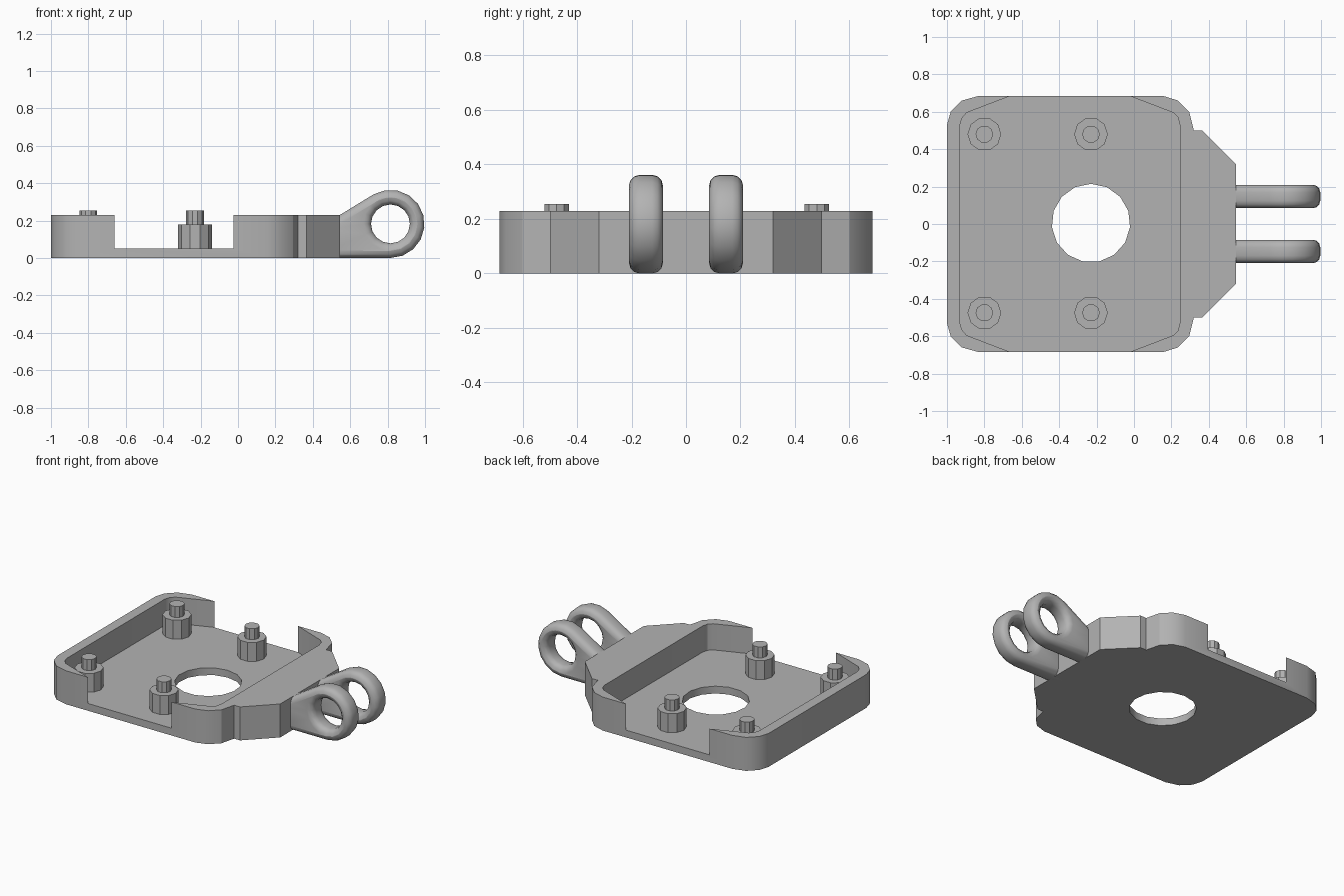
import bpy, bmesh
from math import sin, cos, radians, pi

cube = bpy.data.objects.get("Cube")
if cube:
    bpy.data.objects.remove(cube, do_unlink=True)

grey = bpy.data.materials.new("plain_grey")
grey.use_nodes = True
GREY = (0.45, 0.45, 0.45, 1)
grey.diffuse_color = GREY
grey.node_tree.nodes["Principled BSDF"].inputs["Base Color"].default_value = GREY


def ngon(cx, cy, r, n, start=0):
    return [(cx + r * cos(start + 2 * pi * i / n), cy + r * sin(start + 2 * pi * i / n)) for i in range(n)]


def select(ob):
    bpy.ops.object.select_all(action='DESELECT')
    ob.select_set(True)
    bpy.context.view_layer.objects.active = ob


def smooth(ob, angle=30):
    select(ob)
    bpy.ops.object.shade_smooth_by_angle(angle=radians(angle))


def prism(name, outline, z0, z1):
    bm = bmesh.new()
    face = bm.faces.new([bm.verts.new((x, y, z0)) for x, y in outline])
    top = bmesh.ops.extrude_face_region(bm, geom=[face])["geom"]
    bmesh.ops.translate(bm, vec=(0, 0, z1 - z0), verts=[v for v in top if isinstance(v, bmesh.types.BMVert)])
    bmesh.ops.recalc_face_normals(bm, faces=bm.faces)
    mesh = bpy.data.meshes.new(name)
    bm.to_mesh(mesh)
    bm.free()
    mesh.materials.append(grey)
    ob = bpy.data.objects.new(name, mesh)
    bpy.context.collection.objects.link(ob)
    return ob


def mirrored(half):
    return half + [(x, -y) for x, y in reversed(half)]


def cut(ob, cutter):
    mod = ob.modifiers.new("cut", 'BOOLEAN')
    mod.object = cutter
    mod.solver = 'EXACT'
    select(ob)
    bpy.ops.object.modifier_apply(modifier=mod.name)
    bpy.data.objects.remove(cutter, do_unlink=True)


# Tray body with the tapered mounting shoulder
body = prism("tray_body", mirrored([
    (-1, 0.53), (-0.98, 0.6), (-0.92, 0.66), (-0.83, 0.685),
    (0.155, 0.685), (0.235, 0.66), (0.295, 0.6), (0.32, 0.5),
    (0.365, 0.5), (0.545, 0.32)]), 0, 0.23)

# Pocket, open through the front and back walls
cut(body, prism("pocket_cutter", mirrored([
    (-0.93, 0.53), (-0.92, 0.565), (-0.895, 0.595), (-0.66, 0.685), (-0.66, 0.8),
    (-0.025, 0.8), (-0.025, 0.685), (0.21, 0.595), (0.235, 0.57), (0.245, 0.53)]), 0.05, 0.4))
cut(body, prism("hole_cutter", ngon(-0.23, 0.005, 0.21, 15, pi / 2), -0.1, 0.2))
smooth(body)

# Four standoffs with locating pins
for row, x in (("left", -0.8), ("right", -0.23)):
    for side, y in (("front", -0.475), ("back", 0.48)):
        prism(f"{side}_{row}_standoff", ngon(x, y, 0.09, 10), 0.04, 0.18)
        prism(f"{side}_{row}_pin", ngon(x, y, 0.047, 10), 0.17, 0.255)

# Two rounded hinge lugs with eyelets
CX, CZ, R = 0.815, 0.182, 0.182
arc = [(CX + R * cos(radians(a)), CZ + R * sin(radians(a))) for a in range(-90, 121, 21)]
lug_outline = [(0.45, 0)] + arc + [(0.545, 0.23), (0.45, 0.175)]
ROUND = 0.04
for side, y in (("front", -0.147), ("back", 0.147)):
    name = f"{side}_hinge_lug"
    curve = bpy.data.curves.new(name, 'CURVE')
    curve.dimensions = '2D'
    curve.fill_mode = 'BOTH'
    for points in (lug_outline, ngon(CX, CZ, 0.104, 16)):
        spline = curve.splines.new('POLY')
        spline.points.add(len(points) - 1)
        for p, (x, z) in zip(spline.points, points):
            p.co = (x, z, 0, 1)
        spline.use_cyclic_u = True
    curve.extrude = 0.0625 - ROUND
    curve.bevel_depth = ROUND
    curve.bevel_resolution = 2
    curve.offset = -ROUND
    curve.materials.append(grey)
    lug = bpy.data.objects.new(name, curve)
    bpy.context.collection.objects.link(lug)
    lug.rotation_euler = (pi / 2, 0, 0)
    lug.location.y = y
    select(lug)
    bpy.ops.object.convert(target='MESH')
    bm = bmesh.new()
    bm.from_mesh(lug.data)
    bmesh.ops.remove_doubles(bm, verts=bm.verts, dist=0.0005)
    bmesh.ops.recalc_face_normals(bm, faces=bm.faces)
    bm.to_mesh(lug.data)
    bm.free()
    smooth(lug, 40)
